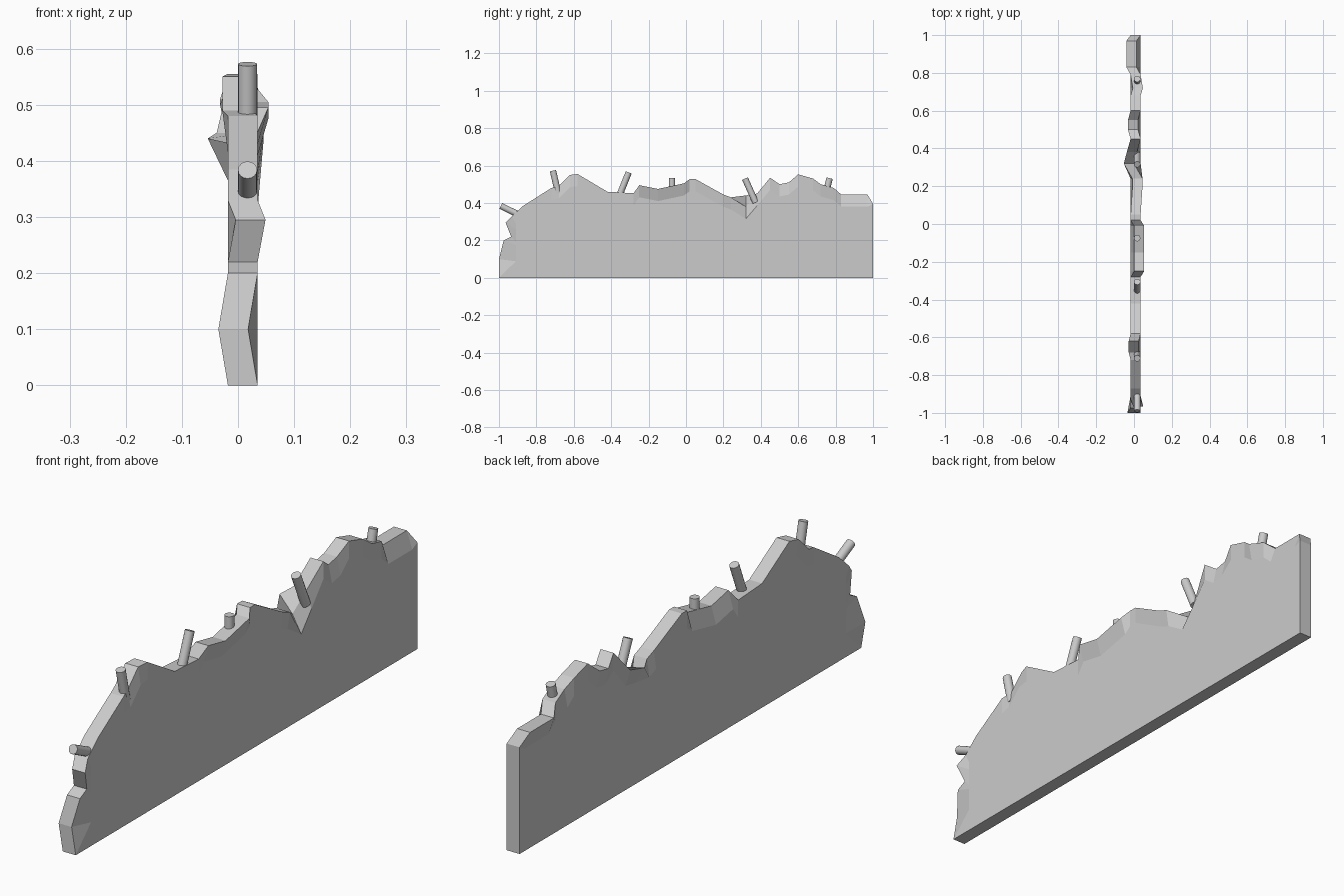
import bpy, bmesh
from math import radians, sin, cos, hypot
from mathutils import Vector

if "Cube" in bpy.data.objects:
    bpy.data.objects.remove(bpy.data.objects["Cube"])

XL, XR = -0.018, 0.035      # flat wall planes
ROD_X, ROD_R = 0.017, 0.017

# Broken outline seen from the side: y, z
outline = [
    (-1, 0), (-1, .1), (-.975, .2), (-.935, .22), (-.965, .295), (-.93, .33),
    (-.87, .385), (-.72, .48), (-.68, .49), (-.62, .55), (-.58, .555),
    (-.42, .46), (-.28, .452), (-.25, .495), (-.15, .475), (-.01, .505),
    (.02, .528), (.05, .528), (.2, .445), (.24, .43), (.32, .44), (.38, .45),
    (.45, .535), (.5, .5), (.55, .51), (.6, .553), (.68, .53), (.72, .5),
    (.79, .48), (.83, .445), (.97, .445), (1, .395), (1, 0)]

# Lumps that push the edge sideways: y, z, reach, push
lumps = [(-1, .1, .05, -.017), (-.965, .295, .02, .014), (-.65, .52, .06, -.01),
         (-.13, .49, .13, .019), (.22, .44, .03, .01), (.32, .44, .03, -.036),
         (.38, .45, .02, -.02), (.52, .5, .04, -.014), (.72, .5, .02, .012),
         (.9, .445, .08, -.022)]


def push(y, z):
    return sum(s for ly, lz, r, s in lumps if hypot(y - ly, z - lz) < r)


def inner(y, z):
    """Point where the broken edge meets the flat wall face."""
    if z == 0 or y == 1:
        return y, z
    return (-.91, z * .88) if y < -.88 else (y, z - .065)


# Wall slab with chipped edges; the right side has a deeper notch
bm = bmesh.new()
rings = []
for y, z in outline:
    zr = z - .06 if .28 < y < .35 else z
    x = push(y, z)
    rings.append([bm.verts.new(p) for p in (
        (XL, *inner(y, z)), (XL + x, y, z), (XR + x, y, zr), (XR, *inner(y, zr)))])
for a, b in zip(rings, rings[1:]):
    for k in range(3):
        bm.faces.new((a[k], a[k + 1], b[k + 1], b[k]))
bm.faces.new([r[0] for r in rings])
bm.faces.new([r[3] for r in reversed(rings)])
bm.faces.new((rings[0][0], rings[0][3], rings[-1][3], rings[-1][0]))
bmesh.ops.remove_doubles(bm, verts=bm.verts, dist=.0005)
bmesh.ops.triangulate(bm, faces=[f for f in bm.faces if len(f.verts) > 4])
bmesh.ops.recalc_face_normals(bm, faces=bm.faces)
mesh = bpy.data.meshes.new("broken_wall")
bm.to_mesh(mesh)
bm.free()
bpy.context.collection.objects.link(bpy.data.objects.new("broken_wall", mesh))


# Exposed reinforcing rods, leaning along the wall; the root is buried
def rod(name, y, z, lean, length):
    d = Vector((0, sin(radians(lean)), cos(radians(lean))))
    mid = Vector((ROD_X, y, z)) + d * (length - .03) / 2
    bpy.ops.mesh.primitive_cylinder_add(
        vertices=16, radius=ROD_R, depth=length + .03, location=mid,
        rotation=(-radians(lean), 0, 0))
    bpy.context.object.name = name
    bpy.ops.object.shade_smooth_by_angle()


rods = [(-.9, .34, -64, .1), (-.69, .48, -13, .095), (-.35, .455, 22, .117),
        (-.075, .485, 0, .048), (.36, .43, -24, .11), (.755, .48, 14, .054)]
for i, r in enumerate(rods, 1):
    rod(f"reinforcing_rod_{i}", *r)
